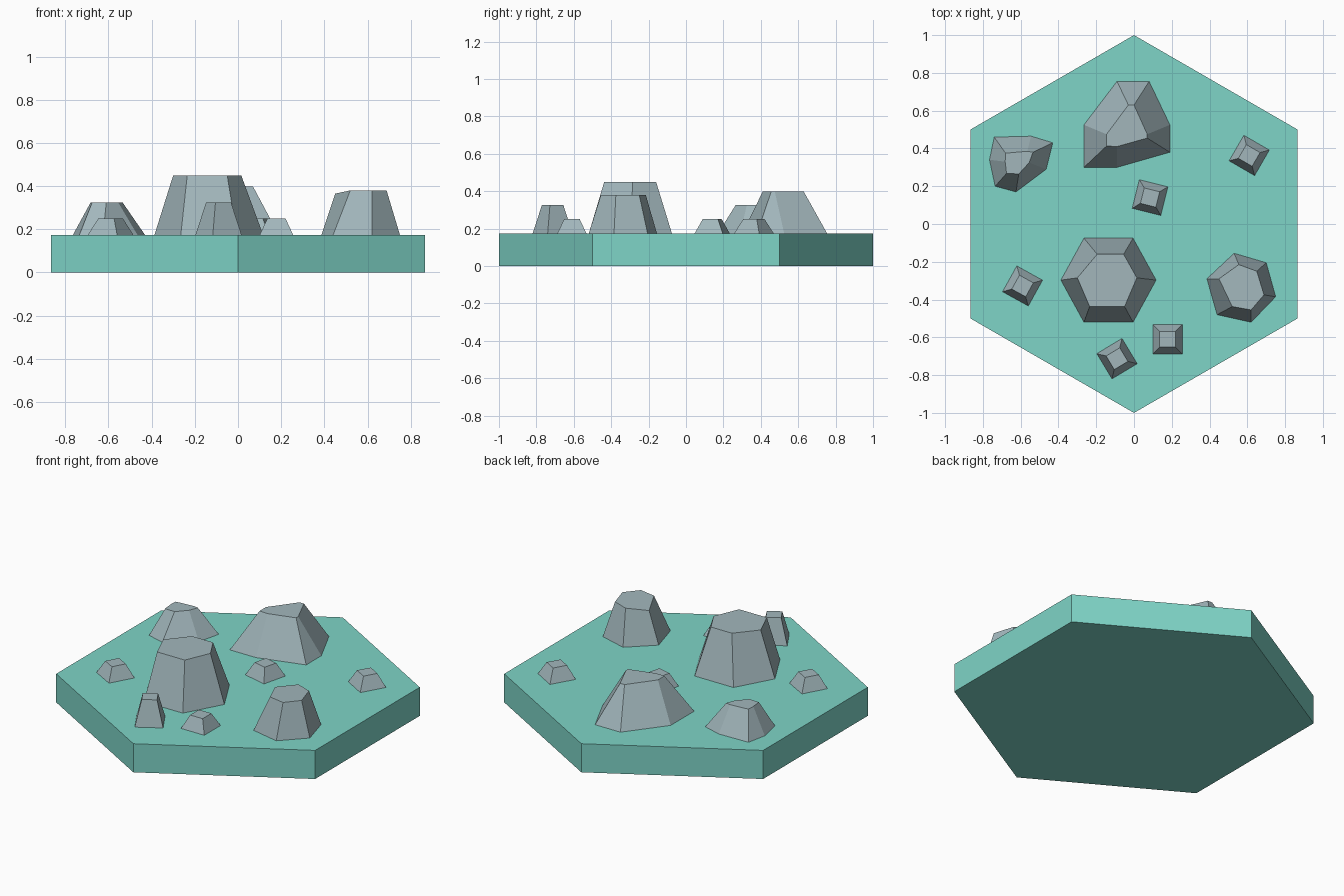
import bpy, bmesh, math

if "Cube" in bpy.data.objects:
    bpy.data.objects.remove(bpy.data.objects["Cube"])

DECK = 0.173  # top height of the hexagonal tile


def material(name, rgb):
    m = bpy.data.materials.new(name)
    m.diffuse_color = (*rgb, 1)
    m.use_nodes = True
    m.node_tree.nodes["Principled BSDF"].inputs["Base Color"].default_value = m.diffuse_color
    return m


TEAL = material("teal", (0.21, 0.66, 0.57))
STONE = material("stone", (0.36, 0.47, 0.50))


def frustum(name, base, top, z0, z1, mat):
    """Flat-faced solid between two outlines; a top point may carry its own z."""
    bm = bmesh.new()
    lo = [bm.verts.new((x, y, z0)) for x, y in base]
    hi = [bm.verts.new((p[0], p[1], p[2] if len(p) > 2 else z1)) for p in top]
    bm.faces.new(lo)
    bm.faces.new(hi)
    n = len(lo)
    for i in range(n):
        j = (i + 1) % n
        bm.faces.new((lo[i], lo[j], hi[j], hi[i]))
    bmesh.ops.recalc_face_normals(bm, faces=bm.faces[:])
    me = bpy.data.meshes.new(name)
    bm.to_mesh(me)
    bm.free()
    me.materials.append(mat)
    ob = bpy.data.objects.new(name, me)
    bpy.context.collection.objects.link(ob)
    return ob


# hexagonal ground tile
hexagon = [(math.sin(i * math.pi / 3), math.cos(i * math.pi / 3)) for i in range(6)]
frustum("hex_tile", hexagon, hexagon, 0, DECK, TEAL)

# tall centre rock
frustum("tall_rock",
        [(-.265, -.075), (-.005, -.075), (.117, -.297), (-.005, -.52), (-.265, -.52), (-.387, -.297)],
        [(-.195, -.16), (-.055, -.16), (.015, -.285), (-.05, -.437), (-.235, -.437), (-.30, -.285)],
        DECK, 0.45, STONE)

# broad back rock
frustum("broad_rock",
        [(-.09, .755), (.08, .755), (.19, .525), (.19, .38), (-.09, .30), (-.265, .30), (-.265, .525)],
        [(-.03, .63), (.0, .63), (.07, .475), (.07, .455), (-.09, .41), (-.145, .413), (-.145, .475)],
        DECK, 0.397, STONE)

# right rock, with one lowered top corner
frustum("right_rock",
        [(.53, -.155), (.70, -.205), (.75, -.385), (.62, -.52), (.44, -.48), (.386, -.29)],
        [(.555, -.215), (.65, -.25), (.688, -.375), (.62, -.455), (.52, -.437), (.45, -.29, .365)],
        DECK, 0.38, STONE)

# low left rock
frustum("left_rock",
        [(-.74, .46), (-.545, .465), (-.43, .43), (-.465, .29), (-.625, .17), (-.735, .20), (-.765, .34)],
        [(-.68, .375), (-.565, .385), (-.535, .38), (-.555, .325), (-.61, .265), (-.675, .268), (-.682, .33)],
        DECK, 0.325, STONE)

# square pebbles: centre x, centre y, turn in degrees, top height
pebbles = [(.61, .363, -30, .25), (.085, .14, -14, .25), (-.59, -.328, -29, .25),
           (-.09, -.713, 31, .325), (.178, -.61, 0, .25)]
for i, (cx, cy, turn, top_z) in enumerate(pebbles, 1):
    def square(half):
        r = half * math.sqrt(2)
        angles = [math.radians(turn + 45 + 90 * k) for k in range(4)]
        return [(cx + r * math.cos(a), cy + r * math.sin(a)) for a in angles]
    frustum(f"pebble_{i}", square(.078), square(.042), DECK, top_z, STONE)
